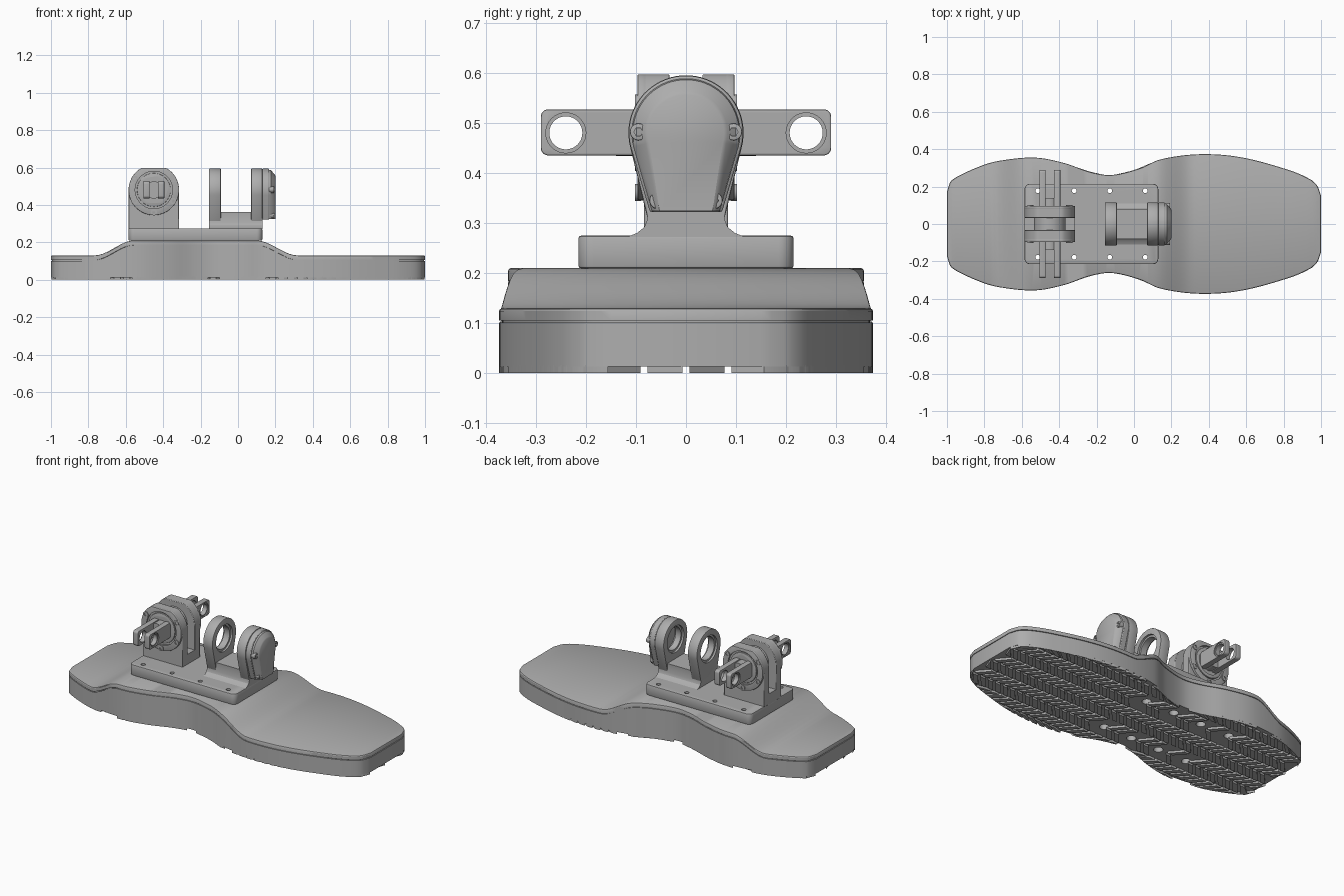
import bpy, bmesh, math
from mathutils import Vector

if "Cube" in bpy.data.objects:
    bpy.data.objects.remove(bpy.data.objects["Cube"])

grey = bpy.data.materials.new("mid_grey")
grey.use_nodes = True
COL = (0.42, 0.42, 0.42, 1)
grey.diffuse_color = COL
grey.node_tree.nodes["Principled BSDF"].inputs["Base Color"].default_value = COL


def finish(name, bm):
    bmesh.ops.recalc_face_normals(bm, faces=bm.faces)
    me = bpy.data.meshes.new(name)
    bm.to_mesh(me)
    bm.free()
    me.materials.append(grey)
    ob = bpy.data.objects.new(name, me)
    bpy.context.collection.objects.link(ob)
    return ob


def loft(name, rings, caps=True):
    bm = bmesh.new()
    vs = [[bm.verts.new(p) for p in r] for r in rings]
    n = len(vs[0])
    for a, b in zip(vs, vs[1:]):
        for i in range(n):
            bm.faces.new((a[i], a[(i + 1) % n], b[(i + 1) % n], b[i]))
    for r in (vs[0], vs[-1]):
        if caps:
            bm.faces.new(r)
        else:  # strip cap across a mirrored outline
            for i in range(n // 2 - 1):
                bm.faces.new((r[i], r[i + 1], r[n - 2 - i], r[n - 1 - i]))
    return finish(name, bm)


def place(axis, p, h):
    a, b = p
    return {"x": (h, a, b), "y": (a, h, b), "z": (a, b, h)}[axis]


def prism(name, pts, axis, lo, hi, bevel=0):
    ob = loft(name, [[place(axis, p, h) for p in pts] for h in (lo, hi)])
    if bevel:
        m = ob.modifiers.new("edge", "BEVEL")
        m.width, m.segments, m.limit_method = bevel, 2, "ANGLE"
        m.angle_limit = math.radians(50)
    return ob


def circle(c, r, n=40, top=9):
    return [(c[0] + r * math.cos(2 * math.pi * i / n),
             min(top, c[1] + r * math.sin(2 * math.pi * i / n))) for i in range(n)]


def rod(name, c, r, axis, lo, hi, n=40, bevel=0):
    return prism(name, circle(c, r, n), axis, lo, hi, bevel)


def round_rect(x0, x1, y0, y1, r, n=6):
    pts = []
    for k, (cx, cy) in enumerate(((x1 - r, y1 - r), (x0 + r, y1 - r), (x0 + r, y0 + r), (x1 - r, y0 + r))):
        for i in range(n + 1):
            a = math.pi / 2 * (k + i / n)
            pts.append((cx + r * math.cos(a), cy + r * math.sin(a)))
    return pts


def cut(ob, cutters):
    for c in cutters:
        m = ob.modifiers.new("cut", "BOOLEAN")
        m.operation, m.object, m.solver = "DIFFERENCE", c, "EXACT"
    bpy.context.view_layer.update()
    me = bpy.data.meshes.new_from_object(ob.evaluated_get(bpy.context.evaluated_depsgraph_get()))
    ob.modifiers.clear()
    ob.data = me
    for c in cutters:
        bpy.data.objects.remove(c)
    return ob


# Foot outline: half width along the length
WIDTH = [(-1, .17), (-.985, .22), (-.957, .247), (-.82, .31), (-.72, .338), (-.53, .355),
         (-.37, .325), (-.235, .278), (-.12, .262), (.03, .297), (.14, .345), (.35, .373),
         (.57, .357), (.83, .288), (.94, .24), (.98, .205), (1, .15)]


def half_width(x):
    x = max(-1, min(1, x))
    k = max(i for i in range(len(WIDTH) - 1) if WIDTH[i][0] <= x)

    def slope(i):
        a, b = WIDTH[max(i - 1, 0)], WIDTH[min(i + 1, len(WIDTH) - 1)]
        return (b[1] - a[1]) / (b[0] - a[0])
    (x0, w0), (x1, w1) = WIDTH[k], WIDTH[k + 1]
    d = x1 - x0
    t = (x - x0) / d
    return ((1 + 2 * t) * (1 - t) ** 2 * w0 + t * t * (3 - 2 * t) * w1
            + d * t * (1 - t) * ((1 - t) * slope(k) - t * slope(k + 1)))


def top_height(x):
    def step(a, b):
        t = max(0, min(1, (x - a) / (b - a)))
        return t * t * (3 - 2 * t)
    return .13 + .08 * (step(-.77, -.56) - step(.1, .32))


# Sole with a seam groove below the lid
xs = sorted({round(-1 + i * .025, 4) for i in range(81)} | {-.993, -.985, .985, .993})


def sole_ring(drop, inset):
    def pt(x, s):
        z = .013 if drop is None else top_height(x) - drop
        return (x * (1 - inset), s * (half_width(x) - inset), z)
    return [pt(x, 1) for x in xs] + [pt(x, -1) for x in reversed(xs)]


LAYERS = [(None, 0), (.029, 0), (.029, .006), (.025, .006), (.025, 0), (.006, 0), (.002, .002), (0, .006)]
sole = loft("sole", [sole_ring(*l) for l in LAYERS], caps=False)

# Mounting plate
plate = prism("mounting_plate", round_rect(-.585, .13, -.215, .215, .03), "z", .209, .275, .006)

# Bolt holes through plate and sole, counterbored below
BOLTS = [(x, s * .178) for x in (-.515, -.32, -.13, .06) for s in (-1, 1)]
cut(plate, [rod("cutter", b, .013, "z", .1, .4, 16) for b in BOLTS])
cut(sole, [rod("cutter", b, .013, "z", .08, .4, 16) for b in BOLTS]
    + [rod("cutter", b, .026, "z", -.1, .1, 20) for b in BOLTS])

# Herringbone tread clipped to the outline
bm = bmesh.new()
PITCH = .0835
for row in range(-5, 5):
    y0, y1 = row * PITCH + .007, (row + 1) * PITCH - .007
    slant = .03 if row % 2 else -.03
    for k in range(-20, 21):
        cx = k * .052
        if any(abs(cx - b[0]) < .055 and y0 - .02 < b[1] < y1 + .02 for b in BOLTS):
            continue
        quad = [(cx - slant - .017, y0), (cx - slant + .017, y0), (cx + slant + .017, y1), (cx + slant - .017, y1)]
        quad = [(max(-.998, min(.998, x)), y) for x, y in quad]
        quad = [(x, max(-half_width(x), min(half_width(x), y))) for x, y in quad]
        if abs(quad[0][1] - quad[3][1]) < .012 or abs(quad[0][0] - quad[1][0]) < .01:
            continue
        lo, hi = [[bm.verts.new((x, y, z)) for x, y in quad] for z in (0, .016)]
        bm.faces.new(lo)
        for i in range(4):
            j = (i + 1) % 4
            bm.faces.new((lo[i], lo[j], hi[j], hi[i]))
finish("tread", bm)

# Heel bracket: two cheeks, covers, hub and screws on each side
H = (-.45, .48)
TOP = .597
arch = [(H[0] + .135, .27)] + circle(H, .135, 64, TOP)[:33] + [(H[0] - .135, .27)]
prism("heel_bracket_base", [(-.585, .27), (-.315, .27), (-.315, .335), (-.585, .335)], "y", -.04, .04)
rod("heel_shaft", H, .085, "y", -.078, .078)
for s, side in ((1, "back"), (-1, "front")):
    prism("heel_cheek_" + side, arch, "y", s * .033, s * .084, .003)
    cover = prism("bearing_cover_" + side, circle(H, .135, 64, TOP), "y", s * .078, s * .097, .003)
    cut(cover, [rod("cutter", H, .1, "y", s * .086, s * .2)])
    ring = rod("bearing_ring_" + side, H, .09, "y", s * .08, s * .094, 40, .003)
    cut(ring, [rod("cutter", H, .07, "y", s * .088, s * .2)])
    for k in range(5):
        a = math.radians(-210 + 60 * k)
        c = (H[0] + .119 * math.cos(a), H[1] + .119 * math.sin(a))
        screw = rod("cover_screw_" + side, c, .017, "y", s * .09, s * .102, 20)
        cut(screw, [rod("cutter", c, .009, "y", s * .096, s * .2, 6)])

# Twin-pronged link running through the hub
rod("link_core", H, .046, "y", -.14, .14)
for s, side in ((1, "left"), (-1, "right")):
    x0, x1 = H[0] + s * .022, H[0] + s * .056
    prong = prism("link_prong_" + side, round_rect(-.29, .29, .435, .527, .015), "x", x0, x1, .003)
    tools = []
    for e in (-.24, .24):
        tools += [rod("cutter", (e, H[1]), .033, "x", -1, 1),
                  rod("cutter", (e, H[1]), .04, "x", x1 - s * .006, x1 + s * .1)]
    cut(prong, tools)


# Toe bracket: rounded cheeks on a flared foot
def mirrored(right):
    return right + [(-y, z) for y, z in reversed(right)]


def drop_shape(r, foot, low, n=20):
    arc = [(r * math.cos(a), .48 + r * math.sin(a))
           for a in (math.radians(-15 + 105 * i / n) for i in range(n))]
    return mirrored([(foot, low)] + arc)


FLARE = [(.118, .272), (.098, .28), (.083, .292), (.077, .308)]
prism("toe_bracket_base", mirrored(FLARE + [(.08, .362)]), "x", -.155, .13)
for x0, x1, side in ((-.155, -.092, "right"), (.07, .13, "left")):
    cheek = prism("toe_cheek_" + side, drop_shape(.115, .077, .31), "x", x0, x1, .004)
    cut(cheek, [rod("cutter", (0, .48), .08, "x", x0 - .1, x1 + .1, 48)])
    liner = rod("toe_bearing_" + side, (0, .48), .081, "x", x0 + .012, x1 - .012, 48)
    cut(liner, [rod("cutter", (0, .48), .068, "x", x0 - .1, x1 + .1, 48)])

# End cap with a sloped crown and screws
prism("end_cap", drop_shape(.114, .072, .322), "x", .131, .167, .004)
loft("end_cap_crown", [[(x, *p) for p in drop_shape(r, f, .324)]
                       for x, r, f in ((.16, .11, .069), (.176, .106, .066), (.196, .083, .057), (.2, .076, .053))])
for y, z in ((.095, .482), (.056, .345)):
    for s in (-1, 1):
        screw = rod("cap_screw", (s * y, z), .017, "x", .15, .192, 20, .002)
        cut(screw, [rod("cutter", (s * y, z), .009, "x", .182, .3, 6)])

# Smooth shading with sharp edges kept
bpy.ops.object.select_all(action="DESELECT")
for ob in bpy.context.collection.objects:
    if ob.type == "MESH":
        ob.select_set(True)
        bpy.context.view_layer.objects.active = ob
bpy.ops.object.shade_smooth_by_angle(angle=math.radians(30))
